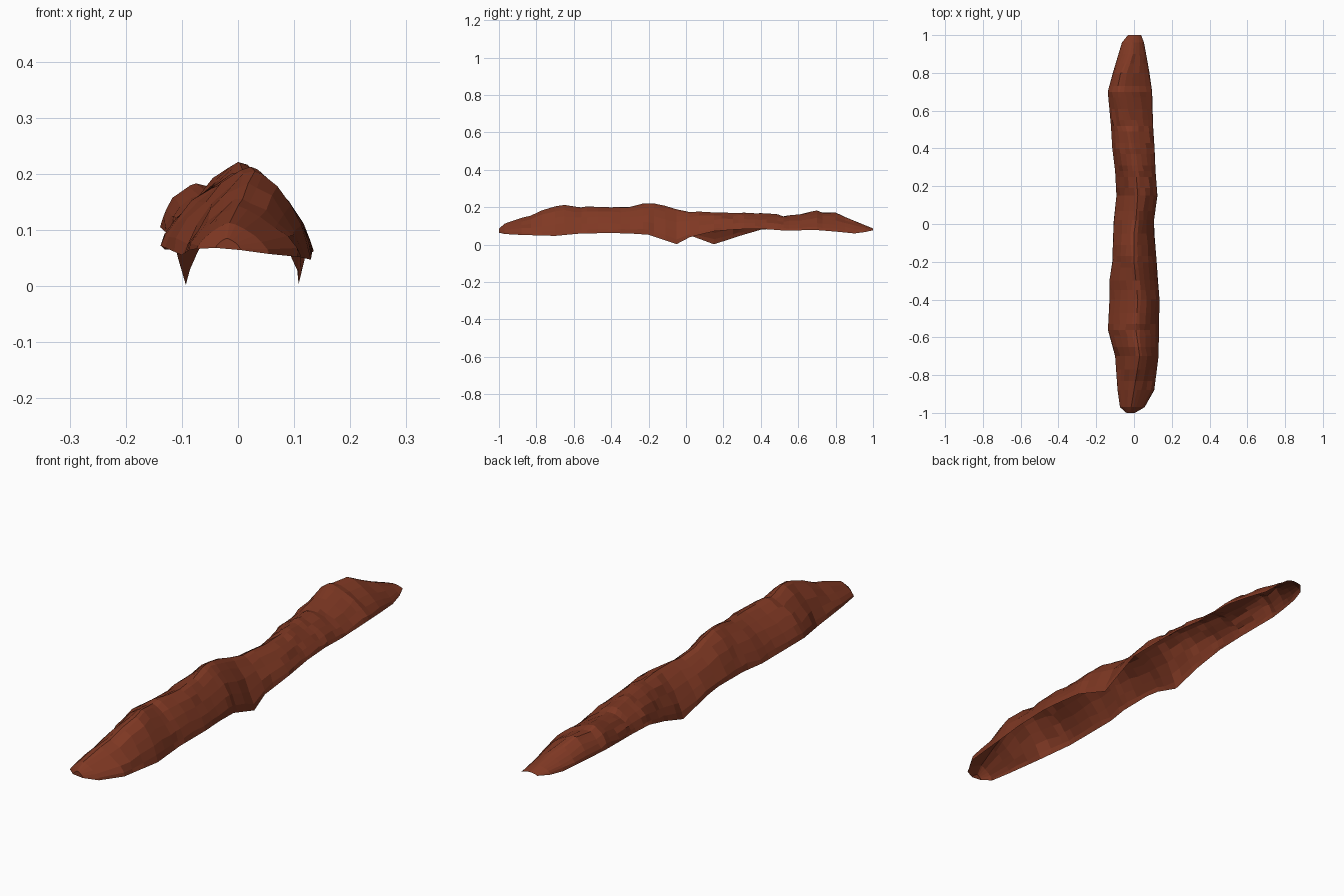
import bpy, bmesh, math, random

if "Cube" in bpy.data.objects:
    bpy.data.objects.remove(bpy.data.objects["Cube"])
random.seed(4)

# Stations along the shell:
# y, left edge x, z, ridge x, z, right edge x, z
STATIONS = [
    (-1.00, -.040, .068, -.02, .085, .005, .064),
    (-0.97, -.074, .066, -.015, .112, .056, .057),
    (-0.88, -.087, .064, .00, .138, .107, .052),
    (-0.70, -.100, .055, .03, .210, .130, .047),
    (-0.56, -.138, .072, .01, .204, .132, .060),
    (-0.40, -.130, .065, .02, .195, .135, .062),
    (-0.30, -.130, .065, .01, .205, .127, .060),
    (-0.20, -.115, .065, .00, .221, .120, .053),
    (-0.05, -.110, .062, .00, .192, .108, .003),
    (0.02, -.107, .050, .01, .174, .106, .040),
    (0.15, -.093, .002, .02, .178, .124, .072),
    (0.28, -.100, .045, .01, .172, .114, .082),
    (0.40, -.115, .080, -.01, .165, .109, .085),
    (0.52, -.122, .090, -.03, .156, .101, .076),
    (0.70, -.139, .105, -.075, .180, .096, .078),
    (0.80, -.112, .090, -.06, .170, .082, .070),
    (0.90, -.082, .075, -.02, .128, .064, .060),
    (0.96, -.064, .078, -.01, .105, .053, .068),
    (1.00, -.032, .080, .00, .087, .038, .077),
]


def station(y):
    """Interpolate the outline at a given y."""
    for a, b in zip(STATIONS, STATIONS[1:]):
        if y <= b[0] + 1e-6:
            t = (y - a[0]) / (b[0] - a[0])
            return [p + (q - p) * t for p, q in zip(a, b)]
    return STATIONS[-1]


def quarter(a, edge, ridge, power):
    """Point on one flank; a = 0 at the ridge, 1 at the edge."""
    s = math.sin(a * math.pi / 2) ** power
    c = math.cos(a * math.pi / 2) ** power
    return ridge[0] + (edge[0] - ridge[0]) * s, edge[1] + (ridge[1] - edge[1]) * c


# Ring positions: even spacing plus every outline station
ys = sorted({s[0] for s in STATIONS} |
            {y for y in [-.95 + .06 * i for i in range(33)]
             if min(abs(y - s[0]) for s in STATIONS) > .025})
HALF = 6

# Lofted open-bottomed bark shell
bm = bmesh.new()
rings = []
for y in ys:
    _, xl, zl, xc, zc, xr, zr = station(y)
    end = min(1, (1 - abs(y)) / .12)
    bump = random.uniform(-.006, .005) * end
    ring = []
    for i in range(-HALF, HALF + 1):
        a = abs(i) / HALF
        # left flank is straight at the front and rounder at the back
        power = 1.4 if i > 0 else (1.2 if y > .5 else 1.45)
        x, z = quarter(a, (xl, zl) if i < 0 else (xr, zr), (xc, zc), power)
        n = .004 * end * (0 if a in (0, 1) else 1)
        ring.append(bm.verts.new((x + random.uniform(-n, n), y,
                                  z + bump * (1 - a) * (y != -.2)
                                  + random.uniform(-n, n))))
    rings.append(ring)
for r0, r1 in zip(rings, rings[1:]):
    for j in range(2 * HALF):
        bm.faces.new((r0[j], r0[j + 1], r1[j + 1], r1[j]))
# Closed front tip
bm.faces.new(rings[0][::-1])
bmesh.ops.recalc_face_normals(bm, faces=bm.faces)
if sum(f.normal.z for f in bm.faces) < 0:
    bmesh.ops.reverse_faces(bm, faces=bm.faces)

mesh = bpy.data.meshes.new("bark_shell")
bm.to_mesh(mesh)
bm.free()
bark = bpy.data.objects.new("bark_shell", mesh)
bpy.context.collection.objects.link(bark)

# Red-brown bark colour
mat = bpy.data.materials.new("red_brown_bark")
mat.diffuse_color = (.215, .040, .017, 1)
mat.use_nodes = True
mat.node_tree.nodes["Principled BSDF"].inputs["Base Color"].default_value = mat.diffuse_color
mesh.materials.append(mat)
